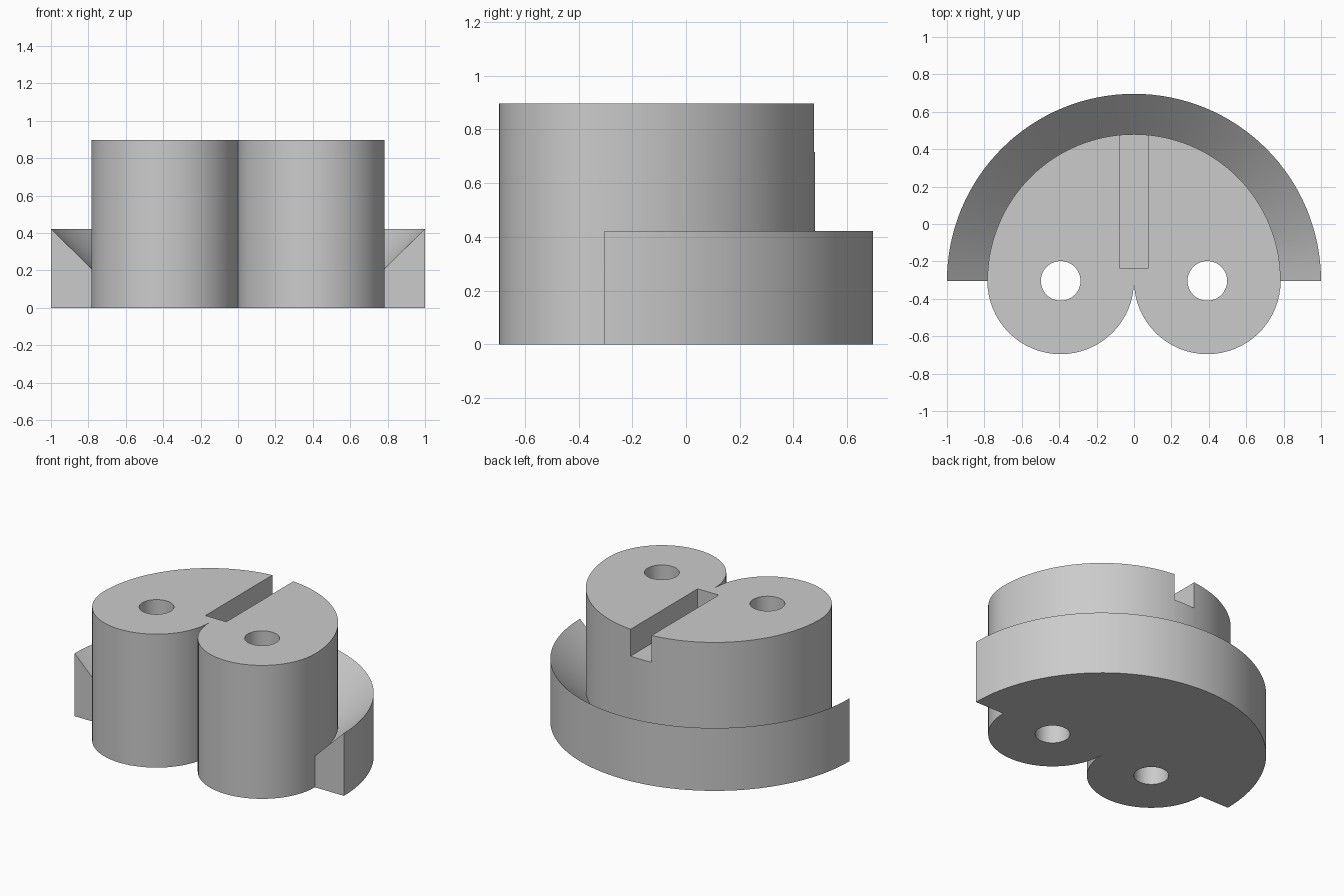
import bpy, bmesh
from math import sin, cos, pi, radians
from mathutils import Matrix

cube = bpy.data.objects.get("Cube")
if cube:
    bpy.data.objects.remove(cube, do_unlink=True)

# Main dimensions
CY = -0.304          # centre line of the arcs
BODY_R = 0.784
LOBE_R = BODY_R / 2
HEIGHT = 0.896
SKIRT_H = 0.422
SKIRT_IN = 0.7       # skirt reaches into the body before the union
SEG = 64

grey = bpy.data.materials.new("light grey")
grey.use_nodes = True
color = (0.6, 0.6, 0.6, 1)
grey.diffuse_color = color
grey.node_tree.nodes["Principled BSDF"].inputs["Base Color"].default_value = color


def make_object(name, bm):
    bmesh.ops.recalc_face_normals(bm, faces=bm.faces)
    mesh = bpy.data.meshes.new(name)
    bm.to_mesh(mesh)
    bm.free()
    mesh.materials.append(grey)
    obj = bpy.data.objects.new(name, mesh)
    bpy.context.collection.objects.link(obj)
    return obj


def arc(cx, r, start, end, n):
    """Points on an arc about (cx, CY), without the last point."""
    angles = [radians(start + (end - start) * i / n) for i in range(n)]
    return [(cx + r * cos(a), CY + r * sin(a)) for a in angles]


def boolean(target, tool, operation):
    mod = target.modifiers.new(operation.lower(), "BOOLEAN")
    mod.operation = operation
    mod.solver = "EXACT"
    mod.object = tool
    bpy.context.view_layer.objects.active = target
    bpy.ops.object.modifier_apply(modifier=mod.name)
    bpy.data.objects.remove(tool, do_unlink=True)


# Body: a half disc with two round lobes at the front
outline = (arc(0, BODY_R, 0, 180, SEG)
           + arc(-LOBE_R, LOBE_R, 180, 360, SEG // 2)
           + arc(LOBE_R, LOBE_R, 180, 360, SEG // 2))
bm = bmesh.new()
base = bm.faces.new([bm.verts.new((x, y, 0)) for x, y in outline])
top = bmesh.ops.extrude_face_region(bm, geom=[base], use_keep_orig=True)
bmesh.ops.translate(bm, vec=(0, 0, HEIGHT),
                    verts=[v for v in top["geom"] if isinstance(v, bmesh.types.BMVert)])
body = make_object("lobed_body", bm)

# Skirt: a half ring whose top slopes down towards the body
slope = 0.98
section = [(SKIRT_IN, 0), (1, 0), (1, SKIRT_H),
           (SKIRT_IN, SKIRT_H - slope * (1 - SKIRT_IN))]
bm = bmesh.new()
rings = []
for i in range(SEG + 1):
    a = pi * i / SEG
    rings.append([bm.verts.new((r * cos(a), CY + r * sin(a), z)) for r, z in section])
for p, q in zip(rings, rings[1:]):
    for k in range(4):
        j = (k + 1) % 4
        bm.faces.new((p[k], p[j], q[j], q[k]))
bm.faces.new(rings[0])
bm.faces.new(rings[-1])
boolean(body, make_object("skirt", bm), "UNION")

# Round holes through both lobes
for side in (-1, 1):
    bm = bmesh.new()
    bmesh.ops.create_cone(bm, cap_ends=True, segments=48, radius1=0.106, radius2=0.106,
                          depth=3, matrix=Matrix.Translation((side * LOBE_R, CY, 0)))
    boolean(body, make_object("hole_cutter", bm), "DIFFERENCE")

# Slot in the top, open at the back
bm = bmesh.new()
bmesh.ops.create_cube(bm, size=1)
bmesh.ops.scale(bm, vec=(0.156, 1, 0.4), verts=bm.verts)
bmesh.ops.translate(bm, vec=(0, 0.5 - 0.235, 0.2 + 0.716), verts=bm.verts)
boolean(body, make_object("slot_cutter", bm), "DIFFERENCE")

# Smooth walls, sharp edges
bpy.ops.object.select_all(action="DESELECT")
body.select_set(True)
bpy.context.view_layer.objects.active = body
bpy.ops.object.shade_smooth_by_angle(angle=radians(30))
